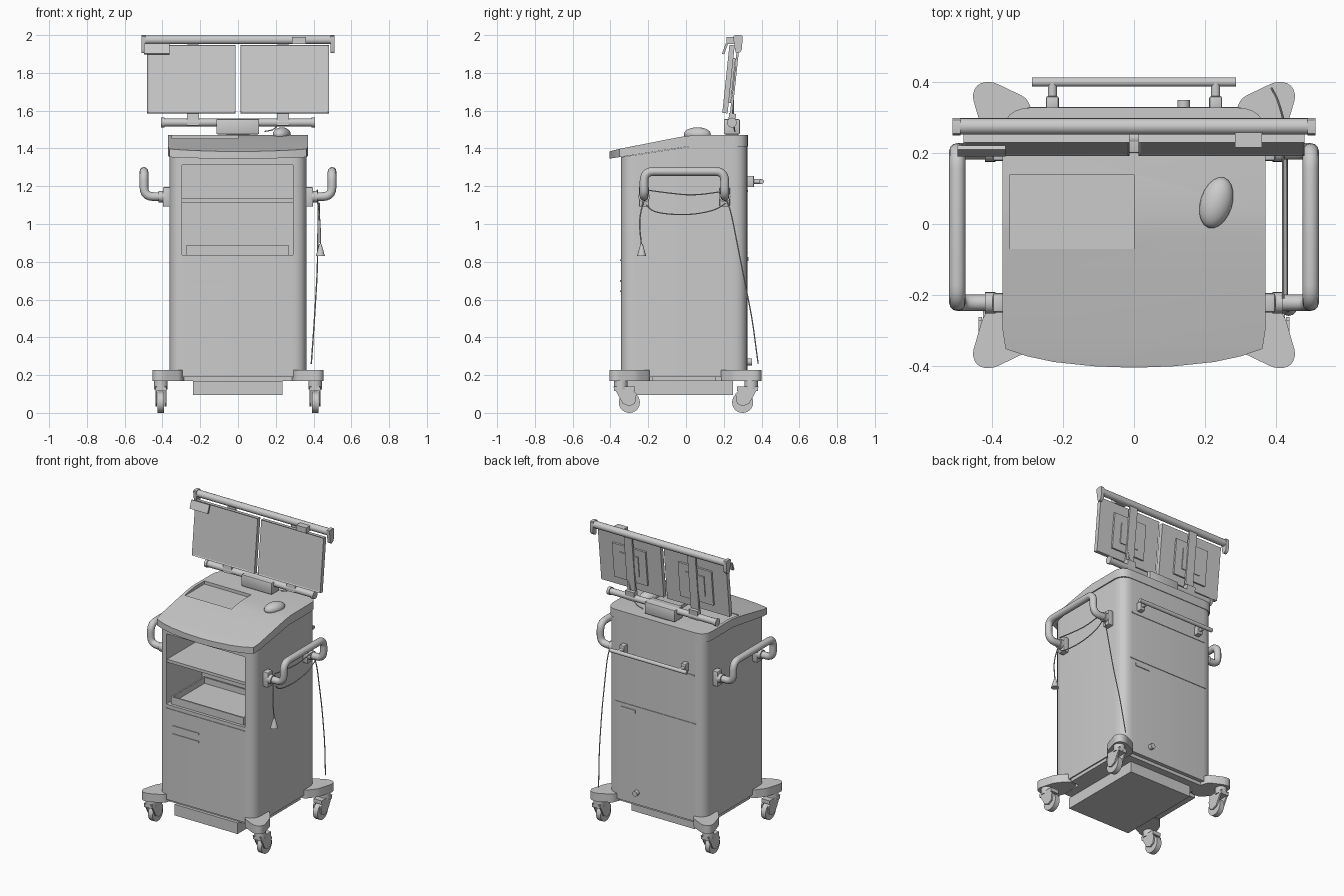
import bpy, bmesh, math
from mathutils import Vector, Matrix

if "Cube" in bpy.data.objects:
    bpy.data.objects.remove(bpy.data.objects["Cube"])

grey = bpy.data.materials.new("plain grey")
grey.diffuse_color = (0.6, 0.6, 0.6, 1)
grey.use_nodes = True
grey.node_tree.nodes["Principled BSDF"].inputs["Base Color"].default_value = grey.diffuse_color


def finish(name, bm):
    bmesh.ops.recalc_face_normals(bm, faces=bm.faces)
    me = bpy.data.meshes.new(name)
    bm.to_mesh(me)
    bm.free()
    me.materials.append(grey)
    ob = bpy.data.objects.new(name, me)
    bpy.context.collection.objects.link(ob)
    return ob


def box(name, x, y, z, rx=0, bevel=0):
    """Box from (min, max) ranges, tilted about its own centre."""
    bm = bmesh.new()
    bmesh.ops.create_cube(bm, size=1)
    bmesh.ops.scale(bm, vec=(x[1]-x[0], y[1]-y[0], z[1]-z[0]), verts=bm.verts)
    if bevel:
        bmesh.ops.bevel(bm, geom=bm.edges[:], offset=bevel, segments=2, profile=0.5, affect='EDGES')
    bmesh.ops.rotate(bm, cent=(0, 0, 0), matrix=Matrix.Rotation(rx, 3, 'X'), verts=bm.verts)
    bmesh.ops.translate(bm, vec=((x[0]+x[1])/2, (y[0]+y[1])/2, (z[0]+z[1])/2), verts=bm.verts)
    return finish(name, bm)


def prism(name, pts, axis, a, b):
    """Extrude a 2D outline along x or z."""
    bm = bmesh.new()
    place = (lambda p, h: (h, p[0], p[1])) if axis == 'x' else (lambda p, h: (p[0], p[1], h))
    lo = [bm.verts.new(place(p, a)) for p in pts]
    hi = [bm.verts.new(place(p, b)) for p in pts]
    n = len(pts)
    bm.faces.new(lo)
    bm.faces.new(hi)
    for i in range(n):
        bm.faces.new((lo[i], lo[(i+1) % n], hi[(i+1) % n], hi[i]))
    return finish(name, bm)


def cyl(name, p, q, r, r2=None, seg=20):
    p, q = Vector(p), Vector(q)
    bm = bmesh.new()
    bmesh.ops.create_cone(bm, cap_ends=True, segments=seg, radius1=r,
                          radius2=r if r2 is None else r2, depth=(q-p).length)
    rot = (q-p).to_track_quat('Z', 'Y').to_matrix().to_4x4()
    bmesh.ops.transform(bm, matrix=Matrix.Translation((p+q)/2) @ rot, verts=bm.verts)
    return finish(name, bm)


def soften(pts, r, n=5, closed=False):
    """Round the corners of a point path."""
    pts = [Vector(p) for p in pts]
    out = []
    for i, c in enumerate(pts):
        if not closed and i in (0, len(pts)-1):
            out.append(c)
            continue
        u, v = pts[i-1]-c, pts[(i+1) % len(pts)]-c
        a = c + u.normalized()*min(r, u.length*0.49)
        b = c + v.normalized()*min(r, v.length*0.49)
        for k in range(n+1):
            t = k/n
            out.append(a*(1-t)**2 + c*(2*t*(1-t)) + b*t*t)
    return out


def tube(name, pts, rad, corner=0.04, res=4):
    cu = bpy.data.curves.new(name, 'CURVE')
    cu.dimensions = '3D'
    cu.bevel_depth, cu.bevel_resolution, cu.use_fill_caps = rad, res, True
    path = soften(pts, corner)
    sp = cu.splines.new('POLY')
    sp.points.add(len(path)-1)
    for s, p in zip(sp.points, path):
        s.co = (*p, 1)
    tmp = bpy.data.objects.new("tmp", cu)
    bpy.context.collection.objects.link(tmp)
    me = bpy.data.meshes.new_from_object(tmp.evaluated_get(bpy.context.evaluated_depsgraph_get()))
    bpy.data.objects.remove(tmp)
    bm = bmesh.new()
    bm.from_mesh(me)
    return finish(name, bm)


def boolean(ob, cutter, op):
    m = ob.modifiers.new("cut", 'BOOLEAN')
    m.object, m.operation, m.solver = cutter, op, 'EXACT'
    me = bpy.data.meshes.new_from_object(ob.evaluated_get(bpy.context.evaluated_depsgraph_get()))
    ob.modifiers.clear()
    ob.data = me
    bpy.data.objects.remove(cutter)


# cabinet body with open front compartment
outline = soften([(-.363, -.345), (.363, -.345), (.363, .325), (-.363, .325)], .08, 6, True)
body = prism("cabinet_body", outline, 'z', .19, 1.45)
boolean(body, prism("slope", [(-.5, .1), (.5, .1), (.5, 1.41), (.02, 1.41), (-.5, 1.33)], 'x', -1, 1), 'INTERSECT')
boolean(body, box("opening", (-.297, .292), (-.5, .04), (.835, 1.312)), 'DIFFERENCE')
box("shelf", (-.297, .292), (-.335, .04), (1.115, 1.135))
for n, x, y in (("front", (-.265, .26), (-.325, -.315)), ("left", (-.275, -.265), (-.325, .03)),
                ("right", (.26, .27), (-.325, .03)), ("back", (-.265, .26), (.02, .03))):
    box("tray_" + n, x, y, (.835, .885))
box("tray_floor", (-.265, .26), (-.315, .02), (.835, .845))

# sloped top with curved front edge
half = [(.37, -.3), (.362, -.352), (.3, -.373), (.225, -.389), (.11, -.401)]
lid_pts = half + [(0, -.405)] + [(-x, y) for x, y in reversed(half)]
back = soften([(-.37, 0), (-.37, .328), (.37, .328), (.37, 0)], .08, 6)
lid = prism("console_top", lid_pts + [tuple(p) for p in back], 'z', 1.2, 1.6)
boolean(lid, prism("profile", [(-.45, 1.339), (.02, 1.411), (.4, 1.411), (.4, 1.47), (.04, 1.47), (-.03, 1.461),
                               (-.15, 1.438), (-.35, 1.398), (-.395, 1.387), (-.45, 1.37)], 'x', -1, 1), 'INTERSECT')
boolean(lid, box("keyboard_recess", (-.35, 0), (-.07, .14), (1.449, 1.6)), 'DIFFERENCE')

# pointing device
bm = bmesh.new()
bmesh.ops.create_uvsphere(bm, u_segments=20, v_segments=12, radius=1)
bmesh.ops.transform(bm, matrix=Matrix.Translation((.232, .06, 1.475)) @ Matrix.Rotation(-.3, 4, 'Z')
                    @ Matrix.Diagonal((.045, .074, .037, 1)), verts=bm.verts)
finish("mouse", bm)

# front and rear seams, slots and grips
box("front_seam", (-.297, .292), (-.349, -.34), (.805, .811))
for z in (.645, .7):
    box("drawer_grip", (-.25, -.05), (-.35, -.34), (z-.006, z+.004))
box("rear_seam", (-.3, .3), (.32, .329), (.848, .853))
box("rear_groove", (-.29, .29), (.32, .329), (1.17, 1.18))
box("rear_latch", (.15, .26), (.32, .33), (.805, .825))
cyl("rear_socket", (.14, .32, .27), (.14, .35, .27), .018)

# underside
box("base_strip_x", (-.29, .29), (-.32, .3), (.168, .192))
box("base_strip_y", (-.355, .355), (-.18, .16), (.168, .192))
box("battery_box", (-.238, .235), (-.34, .25), (.122, .17))
box("battery_tray", (-.238, .235), (-.34, .25), (.095, .122))

# corner legs and casters
leg = [(.28, .3), (.3, .36), (.4, .408), (.44, .403), (.457, .37), (.425, .26), (.37, .19), (.3, .19)]
for sx in (-1, 1):
    for sy in (-1, 1):
        tag = ("left" if sx < 0 else "right") + ("_front" if sy < 0 else "_rear")
        sh = 0 if sy < 0 else -.006
        pts = [(sx*p.x, sy*(p.y+sh)) for p in soften(leg, .02, 3, True)]
        prism("leg_" + tag, pts, 'z', .17, .226)
        cx, sty = sx*.408, sy*.345
        cyl("caster_stem_" + tag, (cx, sty, .125), (cx, sty, .172), .036)
        wy = sy*.3
        cyl("caster_wheel_" + tag, (cx-.017, wy, .056), (cx+.017, wy, .056), .056, seg=28)
        prof = [(.385, .14), (.3, .14), (.262, .1), (.27, .05), (.3, .035), (.335, .05)]
        for k in (-1, 1):
            c = cx + k*.025
            prism("caster_fork_" + tag, [(sy*y, z) for y, z in prof], 'x', c-.005, c+.005)
        box("caster_hood_" + tag, (cx-.03, cx+.03), (min(sy*.27, sy*.38), max(sy*.27, sy*.38)), (.115, .14))

# side handles
for s in (-1, 1):
    tag = "left" if s < 0 else "right"
    f, b = -.222, .205
    tube("handle_" + tag, [(s*.37, f, 1.145), (s*.498, f, 1.145), (s*.498, f, 1.278),
                           (s*.498, b, 1.278), (s*.498, b, 1.145), (s*.37, b, 1.145)], .023, .05)
    for y in (f, b):
        box("handle_mount_" + tag, (s*.378-.02, s*.378+.02), (y-.027, y+.027), (1.092, 1.195), bevel=.006)
        cyl("handle_collar_" + tag, (s*.39, y, 1.145), (s*.42, y, 1.145), .03)

# rear rail
cyl("rear_rail", (-.288, .4, 1.225), (.288, .4, 1.225), .013)
for x in (-.23, .23):
    cyl("rail_post", (x, .32, 1.225), (x, .4, 1.225), .013)
    box("rail_bracket", (x-.018, x+.018), (.32, .36), (1.195, 1.255), bevel=.005)

# monitor stand
tilt = math.radians(-6)
box("stand_block", (-.115, .112), (.2, .285), (1.475, 1.555), bevel=.006)
box("stand_post", (-.06, .06), (.215, .275), (1.46, 1.5))
cyl("lower_bar", (-.395, .243, 1.537), (.395, .243, 1.537), .021)
for s in (-1, 1):
    cyl("lower_bar_cap", (s*.39, .243, 1.537), (s*.408, .243, 1.537), .026)
cyl("upper_bar", (-.505, .275, 1.975), (.505, .275, 1.975), .023)

# monitors with their supports
for s in (-1, 1):
    c = s*.247
    mon = box("monitor", (c-.234, c+.234), (.211, .239), (1.586, 1.948), tilt)
    bm = bmesh.new()
    bm.from_mesh(mon.data)
    face = min(bm.faces, key=lambda q: q.normal.y)
    bmesh.ops.inset_region(bm, faces=[face], thickness=.009, depth=-.004)
    bm.to_mesh(mon.data)
    bm.free()
    box("monitor_rear_box", (c-.125, c+.125), (.228, .25), (1.64, 1.88), tilt)
    box("monitor_mount_plate", (c-.07, c+.07), (.235, .256), (1.69, 1.83), tilt)
    a = s*.238
    box("monitor_arm", (a-.03, a+.03), (.251, .263), (1.54, 1.97), tilt)
    box("arm_clamp", (a-.032, a+.032), (.225, .262), (1.52, 1.585), tilt)
    cap = soften([(.248, 2.0), (.3, 2.0), (.296, 1.92), (.28, 1.904), (.262, 1.904)], .014, 3, True)
    prism("upper_bar_cap", cap, 'x', s*.5-.011, s*.5+.011)
box("sensor_plate", (-.497, -.362), (.2, .212), (1.898, 1.955), math.radians(-20))
box("bar_clip", (.285, .36), (.215, .27), (1.953, 1.99))

# cables and pull tag on the right side
for name, pts in (
        ("cable_down", [(.42, .2, 1.16), (.425, .235, 1.08), (.42, .3, .75), (.405, .35, .5), (.388, .382, .26)]),
        ("cable_loop_low", [(.43, -.21, 1.1), (.43, -.17, 1.06), (.43, 0, 1.045), (.43, .15, 1.07), (.43, .21, 1.11)]),
        ("cable_loop_high", [(.42, -.21, 1.18), (.42, -.1, 1.165), (.42, .04, 1.15), (.42, .21, 1.175)]),
        ("pull_cord", [(.42, -.225, 1.12), (.435, -.25, 1.02), (.436, -.235, .88)]),
        ("monitor_cable", [(.14, .26, 1.49), (.2, .255, 1.5), (.24, .25, 1.58), (.26, .25, 1.66)])):
    tube(name, pts, .0035, .08, 1)
cyl("pull_tag", (.436, -.235, .83), (.436, -.235, .895), .024, .006, 12)

# smooth shading that keeps sharp edges
bpy.ops.object.select_all(action='DESELECT')
for ob in bpy.context.scene.objects:
    ob.select_set(True)
bpy.context.view_layer.objects.active = body
bpy.ops.object.shade_smooth_by_angle(angle=math.radians(32))
